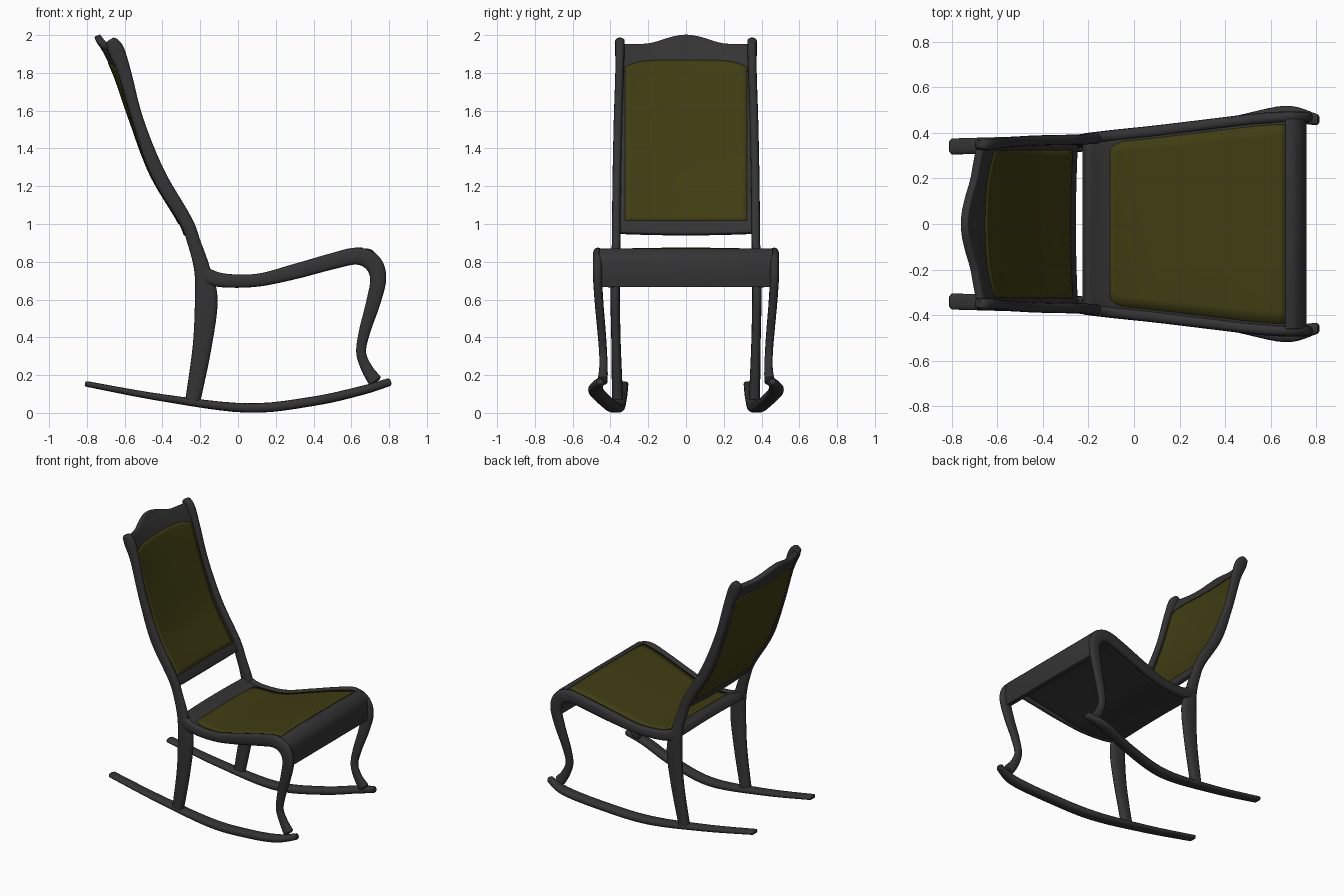
import bpy, math
from mathutils import Vector

if "Cube" in bpy.data.objects:
    bpy.data.objects.remove(bpy.data.objects["Cube"])


def material(name, col):
    m = bpy.data.materials.new(name)
    m.diffuse_color = (*col, 1)
    m.use_nodes = True
    m.node_tree.nodes["Principled BSDF"].inputs["Base Color"].default_value = m.diffuse_color
    return m


WOOD = material("dark wood", (0.034, 0.034, 0.034))
CLOTH = material("olive cloth", (0.05, 0.046, 0.006))


def spline(pts, n=6):
    """Catmull-Rom through tuples of any length."""
    out = []
    for i in range(len(pts) - 1):
        p0, p1, p2, p3 = (pts[max(0, min(len(pts) - 1, i + k))] for k in (-1, 0, 1, 2))
        for s in range(n):
            t = s / n
            out.append(tuple(0.5 * (2 * b + (c - a) * t + (2 * a - 5 * b + 4 * c - d) * t * t
                                    + (3 * b - a - 3 * c + d) * t ** 3)
                             for a, b, c, d in zip(p0, p1, p2, p3)))
    return out + [pts[-1]]


def lookup(table, v):
    """Linear interpolation in an ascending list of tuples, keyed by the first item."""
    for a, b in zip(table, table[1:]):
        if v <= b[0] or b is table[-1]:
            t = (v - a[0]) / (b[0] - a[0])
            return [p + (q - p) * t for p, q in zip(a, b)]


def make(name, verts, faces, mat, thick=0, offset=0, bevel=0):
    me = bpy.data.meshes.new(name)
    me.from_pydata(verts, [], faces)
    me.materials.append(mat)
    ob = bpy.data.objects.new(name, me)
    bpy.context.collection.objects.link(ob)
    if thick:
        m = ob.modifiers.new("thickness", 'SOLIDIFY')
        m.thickness, m.offset = thick, offset
    if bevel:
        m = ob.modifiers.new("soft edge", 'BEVEL')
        m.width, m.segments, m.angle_limit = bevel, 3, math.radians(50)
    bpy.context.view_layer.objects.active = ob
    ob.select_set(True)
    bpy.ops.object.shade_smooth_by_angle(angle=math.radians(45))
    ob.select_set(False)
    return ob


def sweep(name, pts, side, power=0.75, n=16):
    """Rounded bar through (x, y, z, depth, width) points, on one side of the chair."""
    path = spline(pts)
    verts, faces = [], []
    rings = []
    for i, p in enumerate(path):
        a, b = path[max(i - 1, 0)], path[min(i + 1, len(path) - 1)]
        t = Vector((b[0] - a[0], 0, b[2] - a[2])).normalized()
        rings.append((Vector(p[:3]), Vector((-t.z, 0, t.x)), t, p[3], p[4]))
    # small rounded ends
    (c0, n0, t0, d0, w0), (c1, n1, t1, d1, w1) = rings[0], rings[-1]
    rings.insert(0, (c0 - t0 * 0.01, n0, t0, d0 * 0.65, w0 * 0.65))
    rings.append((c1 + t1 * 0.01, n1, t1, d1 * 0.65, w1 * 0.65))
    for c, nn, t, d, w in rings:
        for k in range(n):
            ang = 2 * math.pi * k / n
            cs, sn = math.cos(ang), math.sin(ang)
            v = c + nn * math.copysign(abs(cs) ** power, cs) * d / 2
            v.y += math.copysign(abs(sn) ** power, sn) * w / 2
            verts.append((v.x, v.y * side, v.z))
    for i in range(len(rings) - 1):
        for k in range(n):
            k2 = (k + 1) % n
            f = (i * n + k, i * n + k2, i * n + n + k2, i * n + n + k)
            faces.append(f if side > 0 else f[::-1])
    caps = [tuple(range(n))[::-1], tuple(range(len(verts) - n, len(verts)))]
    faces += caps if side > 0 else [c[::-1] for c in caps]
    return make(name, verts, faces, WOOD)


def sheet(name, fn, nu, nv, mat, thick, offset, bevel=0):
    """Curved sheet from fn(u, v), u and v in 0..1."""
    verts = [fn(i / nu, j / nv) for i in range(nu + 1) for j in range(nv + 1)]
    r = nv + 1
    faces = [(i * r + j, i * r + r + j, i * r + r + j + 1, i * r + j + 1)
             for i in range(nu) for j in range(nv)]
    return make(name, verts, faces, mat, thick, offset, bevel)


ROCKER = [(-0.80, 0.34, 0.153, 0.03, 0.07), (-0.4, 0.35, 0.08, 0.038, 0.075), (0.05, 0.37, 0.026, 0.05, 0.08),
          (0.4, 0.425, 0.062, 0.05, 0.08), (0.66, 0.478, 0.12, 0.048, 0.08), (0.80, 0.458, 0.163, 0.042, 0.05)]
POST = [(-0.24, 0.362, 0.06, 0.08, 0.06), (-0.19, 0.37, 0.35, 0.10, 0.05), (-0.168, 0.375, 0.6, 0.12, 0.05),
        (-0.19, 0.375, 0.76, 0.085, 0.05), (-0.232, 0.37, 0.9, 0.07, 0.045), (-0.278, 0.369, 1.02, 0.07, 0.045),
        (-0.425, 0.366, 1.27, 0.075, 0.045), (-0.53, 0.36, 1.55, 0.06, 0.045), (-0.60, 0.352, 1.8, 0.07, 0.045),
        (-0.645, 0.35, 1.92, 0.085, 0.05), (-0.672, 0.35, 1.968, 0.06, 0.05)]
RAIL = [(-0.2, 0.375, 0.74, 0.09, 0.05), (-0.09, 0.388, 0.703, 0.075, 0.05), (0.1, 0.408, 0.702, 0.068, 0.05),
        (0.3, 0.432, 0.748, 0.08, 0.05), (0.5, 0.456, 0.803, 0.085, 0.05), (0.63, 0.467, 0.83, 0.09, 0.05),
        (0.712, 0.468, 0.795, 0.095, 0.05), (0.742, 0.468, 0.71, 0.085, 0.048), (0.715, 0.46, 0.58, 0.075, 0.046),
        (0.67, 0.447, 0.43, 0.06, 0.044), (0.652, 0.439, 0.32, 0.052, 0.042), (0.682, 0.437, 0.235, 0.06, 0.045),
        (0.725, 0.442, 0.17, 0.075, 0.055)]

# rockers, back posts running into rear legs, seat rails running into front legs
for side, tag in ((1, "far"), (-1, "near")):
    sweep("rocker_" + tag, ROCKER, side)
    sweep("rear_leg_and_post_" + tag, POST, side)
    sweep("seat_rail_and_front_leg_" + tag, RAIL, side)

rail_table = spline(RAIL[:6])
post_table = [(p[2], p[0]) for p in spline(POST)] + [(2.01, -0.685)]


# seat frame and cushion
def seat_point(x, f, inset, lift):
    _, y, z, d, _ = lookup(rail_table, x)
    return (x, (y - inset) * f, z + d / 2 - 0.012 + lift + 0.008 * (1 - f * f))


def seat_frame(u, v):
    x = max(-0.2, min(0.63, -0.2 + 0.86 * u))
    f = 2 * v - 1
    p = seat_point(x, f, 0.01, 0)
    return (-0.205 + 0.875 * u, p[1], p[2])


def cushion(u, v):
    x, f = -0.105 + 0.765 * u, 2 * v - 1
    corner = 0.025 * max(0, 1 - u / 0.08) ** 2
    p = seat_point(min(x, 0.63), f, 0.03 + corner, 0.004)
    return (x, p[1], p[2])


sheet("seat_frame", seat_frame, 32, 16, WOOD, 0.055, -1, 0.012)
sheet("seat_cushion", cushion, 32, 16, CLOTH, 0.006, -1)

# scrolled front board of the seat
board = spline([(0.665, 0.872), (0.71, 0.862), (0.748, 0.815), (0.757, 0.74), (0.75, 0.665)])
sheet("front_board", lambda u, v: (board[round(u * 24)][0], 0.46 * (2 * v - 1), board[round(u * 24)][1]),
      24, 2, WOOD, 0.045, -1, 0.01)


# back panel with a wavy crest, bowed backwards towards the top
def back_point(y, z):
    x = lookup(post_table, z)[1] - 0.012
    bow = 0.012 + 0.04 * max(0, (z - 1.5) / 0.5) ** 1.5
    return (x - bow * (1 - (y / 0.36) ** 2), y, z)


def back_panel(u, v):
    f = 2 * v - 1
    top = 1.948 + 0.05 * (0.5 + 0.5 * math.cos(math.pi * min(1, abs(f) * 0.35 / 0.23)))
    bottom = 0.943 + 0.008 * f * f
    return back_point(0.35 * f, bottom + (top - bottom) * u)


def back_cloth(u, v):
    f = 2 * v - 1
    top = 1.86 - 0.035 * abs(f) ** 5
    return back_point(0.325 * f, 1.01 + (top - 1.01) * u)


sheet("back_panel", back_panel, 40, 32, WOOD, 0.036, 0, 0.008)
sheet("back_upholstery", back_cloth, 40, 24, CLOTH, 0.044, 0)
